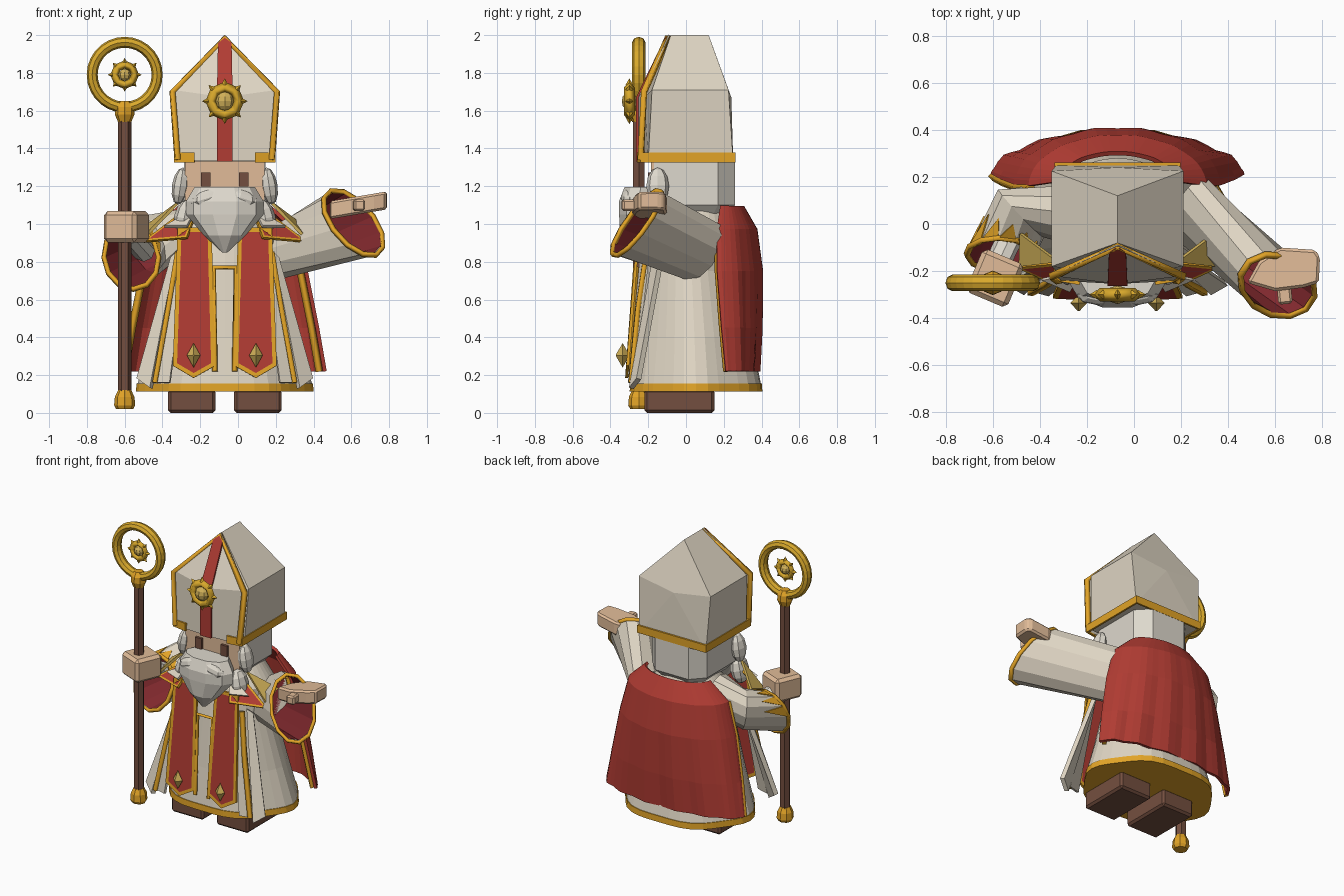
import bpy, bmesh
from math import sin, cos, pi
from mathutils import Vector as V, Matrix

if "Cube" in bpy.data.objects:
    bpy.data.objects.remove(bpy.data.objects["Cube"])

CX = -0.07  # centre line of the figure


def material(name, *rgb):
    m = bpy.data.materials.new(name)
    m.use_nodes = True
    m.diffuse_color = (*rgb, 1)
    m.node_tree.nodes["Principled BSDF"].inputs["Base Color"].default_value = (*rgb, 1)
    return m


cream = material("cream cloth", 0.74, 0.67, 0.55)
white = material("white hair", 0.73, 0.69, 0.61)
red = material("red cloth", 0.44, 0.045, 0.033)
lining = material("dark red lining", 0.22, 0.022, 0.027)
orange = material("gold trim", 0.76, 0.37, 0.02)
gold = material("gold metal", 0.70, 0.40, 0.025)
pale = material("pale gold", 0.64, 0.44, 0.10)
skin = material("skin", 0.75, 0.50, 0.315)
brown = material("brown leather", 0.175, 0.078, 0.05)


def finish(name, bm, *mats, thick=0, bevel=0):
    bmesh.ops.recalc_face_normals(bm, faces=bm.faces)
    me = bpy.data.meshes.new(name)
    bm.to_mesh(me)
    bm.free()
    ob = bpy.data.objects.new(name, me)
    for m in mats:
        me.materials.append(m)
    bpy.context.collection.objects.link(ob)
    if thick:
        s = ob.modifiers.new("Thickness", "SOLIDIFY")
        s.thickness, s.offset = thick, 0
    if bevel:
        b = ob.modifiers.new("Bevel", "BEVEL")
        b.width, b.segments = bevel, 1
    return ob


def box(name, c, size, mat, bevel=0, turn=0):
    bm = bmesh.new()
    bmesh.ops.create_cube(bm, size=1, matrix=Matrix.Translation(c)
                          @ Matrix.Rotation(turn, 4, "Z") @ Matrix.Diagonal((*size, 1)))
    return finish(name, bm, mat, bevel=bevel)


def blob(name, c, size, mat, tilt=0):
    bm = bmesh.new()
    bmesh.ops.create_uvsphere(bm, u_segments=8, v_segments=6, radius=1,
                              matrix=Matrix.Translation(c) @ Matrix.Rotation(tilt, 4, "Y")
                              @ Matrix.Diagonal((*size, 1)))
    return finish(name, bm, mat)


def ring(c, u, w, n=12):
    c, u, w = V(c), V(u), V(w)
    return [c + u * cos(2 * pi * i / n) + w * sin(2 * pi * i / n) for i in range(n)]


def loft(name, rows, mat, closed=True, caps=(True, True), thick=0, bevel=0):
    bm = bmesh.new()
    vs = [[bm.verts.new(p) for p in r] for r in rows]
    n = len(rows[0])
    for a, b in zip(vs, vs[1:]):
        for i in range(n if closed else n - 1):
            j = (i + 1) % n
            bm.faces.new((a[i], a[j], b[j], b[i]))
    for row, cap in zip((vs[0], vs[-1]), caps):
        if closed and cap:
            bm.faces.new(row)
    return finish(name, bm, mat, thick=thick, bevel=bevel)


def panel(name, pts, mat, border=0, thick=0.016):
    bm = bmesh.new()
    f = bm.faces.new([bm.verts.new(p) for p in pts])
    bm.normal_update()
    if border:
        rim = bmesh.ops.inset_individual(bm, faces=[f], thickness=border,
                                         use_even_offset=True)["faces"]
        for r in rim:
            r.material_index = 1
    return finish(name, bm, mat, orange, thick=thick)


def trim(name, pts, r, mat=orange, cyclic=False):
    cu = bpy.data.curves.new(name, "CURVE")
    cu.dimensions, cu.bevel_depth, cu.bevel_resolution = "3D", r, 0
    cu.use_fill_caps = True
    sp = cu.splines.new("POLY")
    sp.points.add(len(pts) - 1)
    for p, q in zip(sp.points, pts):
        p.co = (*q, 1)
    sp.use_cyclic_u = cyclic
    tmp = bpy.data.objects.new(name + "_path", cu)
    me = bpy.data.meshes.new_from_object(tmp)
    bpy.data.objects.remove(tmp)
    me.materials.clear()
    me.materials.append(mat)
    ob = bpy.data.objects.new(name, me)
    bpy.context.collection.objects.link(ob)


def lathe(name, c, profile, mat, n=8):
    rows = [ring((c[0], c[1], z), (r, 0, 0), (0, r, 0), n) for r, z in profile]
    return loft(name, rows, mat)


def sunburst(name, c, r, hub, depth):
    c = V(c)
    trim(name + "_ring", ring(c, (r * .68, 0, 0), (0, 0, r * .68), 8), r * .27, gold, True)
    blob(name + "_hub", c, (hub, depth, hub), pale)
    for i in range(8):
        d = V((cos(i * pi / 4), 0, sin(i * pi / 4)))
        t = V((-d.z, 0, d.x)) * r * .18
        base = [c + d * r * .8 + o for o in (t, V((0, .02, 0)), -t, V((0, -.02, 0)))]
        tip = c + d * r * 1.12
        loft(name + "_ray", [base, [tip + (p - tip) * .03 for p in base]], gold)


# Robe with a wavy hem
def robe_ring(z, rx, ry, cy, wave=0.0, n=36):
    return [(CX + rx * k * cos(a), cy + ry * k * sin(a), z)
            for a in (2 * pi * i / n for i in range(n))
            for k in (1 + wave * cos(6 * a),)]


loft("robe", [robe_ring(.15, .45, .355, .053, .03), robe_ring(.4, .375, .31, .045, .025),
              robe_ring(.75, .28, .25, .03, .01), robe_ring(.95, .28, .23, .05),
              robe_ring(1.08, .18, .17, .06)], cream)
loft("hem", [robe_ring(.113, .457, .362, .053, .03), robe_ring(.155, .453, .36, .053, .03)],
     orange)
trim("tunic_border", [(CX + x, y, z) for x, y, z in
     ((-.052, -.305, .22), (-.058, -.265, .77), (.058, -.265, .77), (.052, -.305, .22))], .015)

# Cape
cape = []
for z, hw, ye, yc in ((1.09, .24, .18, .30), (.97, .37, .16, .37), (.75, .43, .16, .40),
                      (.45, .49, .18, .395), (.22, .53, .2, .38)):
    row = []
    for i in range(29):
        t = i / 14 - 1
        fold = .009 * cos(i * pi / 2) * (1.15 - z)
        row.append((CX + hw * sin(t * pi / 2), ye + (yc - ye) * cos(t * pi / 2) + fold, z))
    cape.append(row)
loft("cape", cape, red, closed=False, thick=.02)
for k, side, shift in ((0, "right", (0, -.006, 0)), (-1, "left", (-.03, .008, 0))):
    trim(side + "_cape_trim", [V(r[k]) + V(shift) for r in cape[1:]], .02)

# Mirrored parts
for s, side in ((-1, "right"), (1, "left")):
    def P(x, y, z):
        return (CX + s * x, y, z)

    def stole(x, z):
        return P(x, -.313 + (z - .2) * .08, z)

    box(side + "_shoe", P(.175, -.035, .062), (.25, .37, .124), brown, .014)
    panel(side + "_stole", [stole(.07, .98), stole(.25, .98), stole(.275, .25),
                            stole(.165, .185), stole(.05, .25)], red, .022)
    loft(side + "_stole_stud", [ring(P(.165, y, .305), (.036 * k, 0, 0), (0, 0, .065 * k), 4)
                                for y, k in ((-.31, .3), (-.335, 1), (-.37, .1))], pale)
    panel(side + "_front_flap", [P(.2, -.235, .85), P(.25, -.2, .85), P(.38, -.275, .16),
                                 P(.29, -.3, .16)], cream)
    trim(side + "_flap_trim", [P(.25, -.21, .85), P(.30, -.255, .55), P(.37, -.292, .16)], .018)
    panel(side + "_side_flap", [P(.25, -.16, .85), P(.28, -.13, .82), P(.46, -.25, .18),
                                P(.39, -.29, .13)], cream, thick=.03)
    panel(side + "_mantle_front", [P(.12, -.15, 1.14), P(.43, -.18, .905), P(.2, -.285, .925)],
          red, .013)
    panel(side + "_mantle_shoulder", [P(.25, -.16, 1.11), P(.41, -.04, .99), P(.415, -.18, .94)],
          pale)
    panel(side + "_collar", [P(.15, -.2, 1.08), P(.32, -.235, .985), P(.2, -.285, .985)], cream)
    # face and hair
    box(side + "_eye", P(.1, -.192, 1.235), (.05, .02, .075), brown)
    blob(side + "_hair_lock", P(.235, -.15, 1.2), (.045, .06, .1), white, -s * .15)
    blob(side + "_lower_lock", P(.215, -.19, 1.03), (.055, .07, .1), white, -s * .2)
    blob(side + "_moustache", P(.08, -.30, 1.14), (.1, .045, .045), white, s * .3)
    # raised half of the hat's front plate
    loft(side + "_hat_front", [[P(0, -.25, 1.335), P(.26, -.235, 1.335)],
                               [P(0, -.25, 1.67), P(.283, -.215, 1.71)],
                               [P(0, -.09, 2.0), P(.005, -.09, 1.995)]],
         cream, closed=False, thick=.01)

# Head and beard
skull = [(-.215, -.17), (-.215, .17), (-.13, .26), (.13, .26), (.215, .17), (.215, -.17)]
loft("head", [[(CX + x * k, .04 + (y - .04) * k, z) for x, y in skull]
              for k, z in ((.75, 1.04), (1, 1.1), (1, 1.345))], white)
box("face", (CX, -.13, 1.22), (.42, .11, .24), skin)
loft("beard", [ring((CX, y, z), (rx, 0, 0), (0, ry, 0), 10) for z, rx, y, ry in
               ((.85, .015, -.28, .015), (.94, .11, -.27, .08), (1.05, .205, -.25, .11),
                (1.12, .205, -.25, .11), (1.195, .16, -.24, .09))], white)

# Tall pointed hat: a front and a back outline joined
front = [(-.26, -.2, 1.33), (0, -.22, 1.33), (.26, -.2, 1.33), (.28, -.18, 1.71),
         (0, -.08, 2.0), (-.28, -.18, 1.71)]
back = [(x, .25 if z < 1.5 else .225 if z < 1.9 else .12, z) for x, y, z in front]
bm = bmesh.new()
rows = [[bm.verts.new((CX + x, y, z)) for x, y, z in r] for r in (front, back)]
for i in range(6):
    j = (i + 1) % 6
    bm.faces.new((rows[0][i], rows[0][j], rows[1][j], rows[1][i]))
for row, y in zip(rows, (-.22, .24)):
    mid = bm.verts.new((CX, y, 1.67))
    for i in range(6):
        bm.faces.new((row[i], row[(i + 1) % 6], mid))
finish("hat", bm, cream)
trim("hat_front_trim", [(CX + x, y, z) for x, y, z in
     ((-.25, -.24, 1.34), (-.277, -.222, 1.7), (0, -.095, 1.985),
      (.277, -.222, 1.7), (.25, -.24, 1.34))], .02)
band = [(-.16, -.25), (-.262, -.235), (-.262, .255), (.262, .255), (.262, -.235), (.16, -.25)]
loft("hat_band", [[(CX + x, y, z) for x, y in band] for z in (1.325, 1.378)], orange,
     closed=False, thick=.018)
loft("hat_stripe", [[(CX + x * w, y, z) for x in (-1, 1)] for w, y, z in
                    ((.042, -.258, 1.33), (.042, -.258, 1.67), (.036, -.118, 1.96),
                     (.008, -.1, 1.99))], red, closed=False, thick=.012)
sunburst("hat_medallion", (CX, -.3, 1.65), .108, .05, .04)

# Staff
SX, SY = -.6, -.25
lathe("staff_pole", (SX, SY), ((.035, .08), (.035, 1.58)), brown, 6)
lathe("staff_foot", (SX, SY), ((.045, .02), (.056, .04), (.052, .085), (.035, .12)), orange)
lathe("staff_collar", (SX, SY), ((.035, 1.54), (.052, 1.58), (.05, 1.62), (.03, 1.65)), orange)
tube = [ring((SX + .172 * cos(a), SY, 1.79 + .172 * sin(a)),
             (.029 * cos(a), 0, .029 * sin(a)), (0, .035, 0), 8)
        for a in (2 * pi * i / 28 for i in range(29))]
loft("staff_ring", tube, gold, caps=(False, False))
sunburst("staff_sun", (SX, SY, 1.79), .08, .032, .03)


# Sleeves: outer cloth, inner lining and a gold cuff
def sleeve(side, specs):
    rows = [ring(*s) for s in specs]
    loft(side + "_sleeve", rows, cream, caps=(True, False))
    inner = [ring(c, V(u) * .93, V(w) * .93) for c, u, w in specs]
    loft(side + "_sleeve_lining", inner, lining, caps=(True, False))
    trim(side + "_cuff", rows[-1], .015, cyclic=True)
    return rows


r_rows = sleeve("right", [((-.3, .05, .95), (0, 0, -.13), (0, -.13, 0)),
                          ((-.48, .045, .885), (.04, -.03, -.155), (.09, -.1, 0)),
                          ((-.565, -.13, .825), (.01, -.07, -.17), (.145, 0, 0))])
sleeve("left", [((.21, .085, .855), (-.02, -.07, -.155), (.09, .1, 0)),
                ((.61, -.26, 1.005), (.12, -.1, -.17), (.105, .085, .035))])
# zigzag on the right cuff
elbow, cuff = r_rows[1], r_rows[2]
for i in range(3, 9):
    a, b = cuff[i], cuff[i + 1]
    tip = (a + b) / 2 + ((elbow[i] + elbow[i + 1]) / 2 - (a + b) / 2) * .55
    out = (tip - V((-.53, -.06, .86))).normalized() * .006
    panel("cuff_zigzag", [a + out, b + out, tip + out], orange, thick=.006)

# Hands
loft("right_wrist", [ring((-.5, .0, .86), (.06, 0, 0), (0, 0, .06), 8),
                     ring((-.58, -.17, .95), (.06, 0, 0), (0, 0, .06), 8)], white)
box("right_hand", (-.59, -.23, .985), (.19, .2, .165), skin, .02, -.4)
palm = [(.48, -.25), (.53, -.16), (.62, -.1), (.77, -.11), (.79, -.14), (.785, -.25),
        (.72, -.27), (.6, -.285)]
loft("left_hand", [[(x, y, z + (x - .48) * .17) for x, y in palm] for z in (1.025, 1.12)],
     skin, bevel=.012)
box("left_thumb", (.64, -.3, 1.1), (.06, .08, .06), skin, .01, .1)
